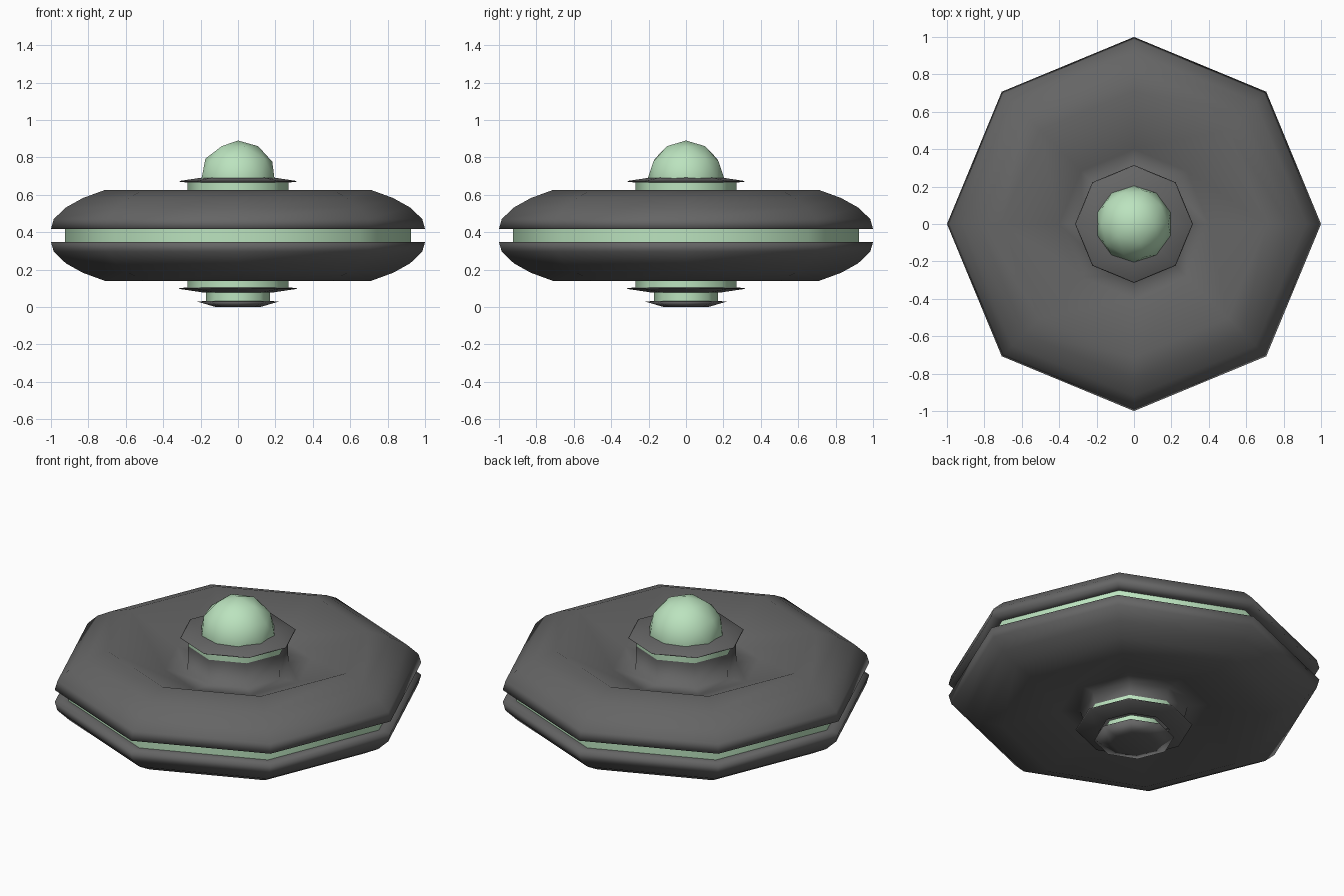
import bpy, bmesh
from math import sin, cos, pi

if "Cube" in bpy.data.objects:
    bpy.data.objects.remove(bpy.data.objects["Cube"])

SIDES = 8


def material(name, color):
    m = bpy.data.materials.new(name)
    m.diffuse_color = color
    m.use_nodes = True
    m.node_tree.nodes["Principled BSDF"].inputs["Base Color"].default_value = m.diffuse_color
    return m


DARK = material("dark_metal", (0.13, 0.13, 0.13, 1))
GREEN = material("pale_green", (0.5, 0.77, 0.52, 1))


def finish(obj, mat):
    obj.data.materials.append(mat)
    for p in obj.data.polygons:
        p.use_smooth = True


def lathe(name, profile, mat, cap_end=False):
    """Revolve (radius, z) points, listed bottom-outside-top, into an eight-sided shell."""
    bm = bmesh.new()
    rings = [[bm.verts.new((r * cos(2 * pi * i / SIDES), r * sin(2 * pi * i / SIDES), z))
              for i in range(SIDES)] for r, z in profile]
    for a, b in zip(rings, rings[1:]):
        for i in range(SIDES):
            j = (i + 1) % SIDES
            bm.faces.new((a[i], a[j], b[j], b[i]))
    if cap_end:
        bm.faces.new(list(reversed(rings[0])))
    mesh = bpy.data.meshes.new(name)
    bm.to_mesh(mesh)
    bm.free()
    obj = bpy.data.objects.new(name, mesh)
    bpy.context.collection.objects.link(obj)
    finish(obj, mat)
    return obj


def flip(profile, mid):
    return [(r, 2 * mid - z) for r, z in reversed(profile)]


# Hull shells: rounded rim, then a dished face rising into a neck
rim = [(0.92, 0.418), (1.0, 0.418), (0.985, 0.47), (0.92, 0.532), (0.83, 0.582), (0.71, 0.626)]
upper_dish = [(0.4, 0.49), (0.275, 0.475), (0.272, 0.62)]
lower_dish = [(0.4, 0.545), (0.29, 0.55), (0.272, 0.62)]
lathe("upper_hull", rim + upper_dish, DARK)
lathe("lower_hull", flip(rim + lower_dish, 0.3825), DARK)

# Glowing bands between the dark parts
for name, r, z0, z1 in [("seam_band", 0.925, 0.345, 0.42),
                        ("upper_neck_band", 0.27, 0.61, 0.67),
                        ("lower_neck_band", 0.27, 0.095, 0.16),
                        ("foot_band", 0.17, 0.03, 0.08)]:
    lathe(name, [(r, z0), (r, z1)], GREEN)

# Thin flared collars and the foot
collar = [(0.26, 0.664), (0.315, 0.67), (0.31, 0.674), (0.19, 0.692)]
lathe("upper_collar", collar, DARK)
lathe("lower_collar", flip(collar, 0.385), DARK)
lathe("foot_pad", [(0.12, 0.0), (0.216, 0.028), (0.16, 0.034)], DARK, True)

# Dome
bpy.ops.mesh.primitive_ico_sphere_add(subdivisions=2, radius=0.205, location=(0, 0, 0.685))
dome = bpy.context.object
dome.name = "dome"
finish(dome, GREEN)
